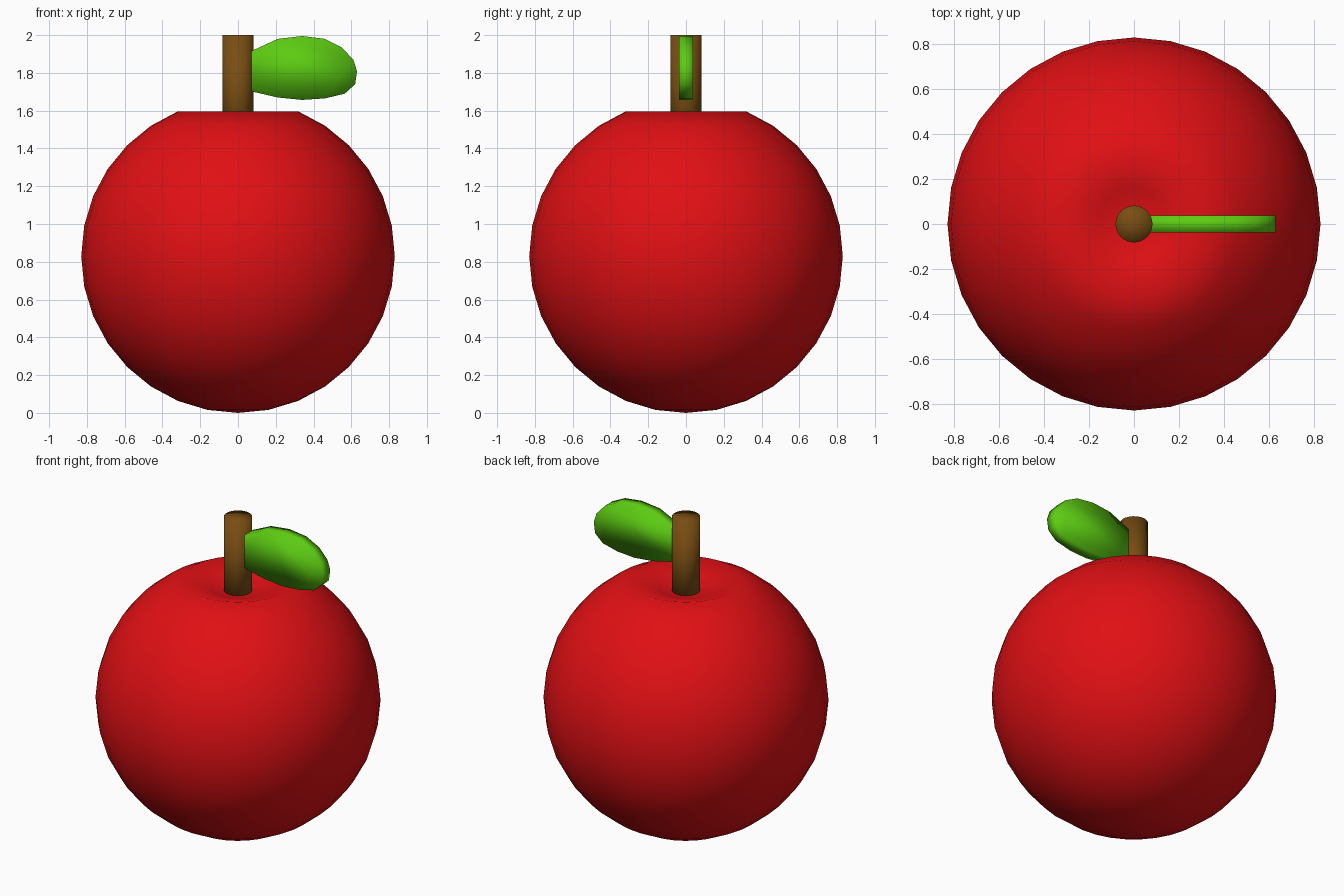
import bpy, bmesh, math

if "Cube" in bpy.data.objects:
    bpy.data.objects.remove(bpy.data.objects["Cube"])

R = 0.83        # fruit radius
SEGMENTS = 32


def finish(bm, name, color):
    """Turn a bmesh into a smooth, coloured object."""
    bmesh.ops.recalc_face_normals(bm, faces=bm.faces)
    for f in bm.faces:
        f.smooth = True
    mesh = bpy.data.meshes.new(name)
    bm.to_mesh(mesh)
    bm.free()
    mat = bpy.data.materials.new(name + "_color")
    mat.diffuse_color = (*color, 1)
    mat.use_nodes = True
    mat.node_tree.nodes["Principled BSDF"].inputs["Base Color"].default_value = mat.diffuse_color
    mesh.materials.append(mat)
    obj = bpy.data.objects.new(name, mesh)
    bpy.context.collection.objects.link(obj)
    return obj


# Fruit: sphere standing on the ground, its top cap pushed in as a dimple
bm = bmesh.new()
bmesh.ops.create_uvsphere(bm, u_segments=SEGMENTS, v_segments=16, radius=R)
for v in bm.verts:
    v.co.z += R
    r = math.hypot(v.co.x, v.co.y)
    if v.co.z > 1.62:
        v.co.z = 1.55 if r > 0.05 else 1.505
finish(bm, "fruit", (0.75, 0.005, 0.007))

# Stem: plain cylinder rising out of the dimple
bm = bmesh.new()
bmesh.ops.create_cone(bm, cap_ends=True, cap_tris=True, segments=SEGMENTS,
                      radius1=0.082, radius2=0.082, depth=0.6)
bmesh.ops.translate(bm, verts=bm.verts, vec=(0, 0, 1.7))
finish(bm, "stem", (0.19, 0.075, 0.006))

# Leaf: flat outline in the xz plane, given thickness along y
outline = [(0.02, 1.87), (0.08, 1.92), (0.21, 1.98), (0.34, 1.995),
           (0.46, 1.98), (0.55, 1.935), (0.61, 1.87), (0.63, 1.81),
           (0.62, 1.74), (0.565, 1.69), (0.46, 1.665), (0.34, 1.657),
           (0.21, 1.67), (0.08, 1.70), (0.02, 1.75)]
half = 0.037
bm = bmesh.new()
face = bm.faces.new([bm.verts.new((x, -half, z)) for x, z in outline])
ext = bmesh.ops.extrude_face_region(bm, geom=[face], use_keep_orig=True)
moved = [g for g in ext["geom"] if isinstance(g, bmesh.types.BMVert)]
bmesh.ops.translate(bm, verts=moved, vec=(0, 2 * half, 0))
finish(bm, "leaf", (0.107, 0.6, 0.006))
